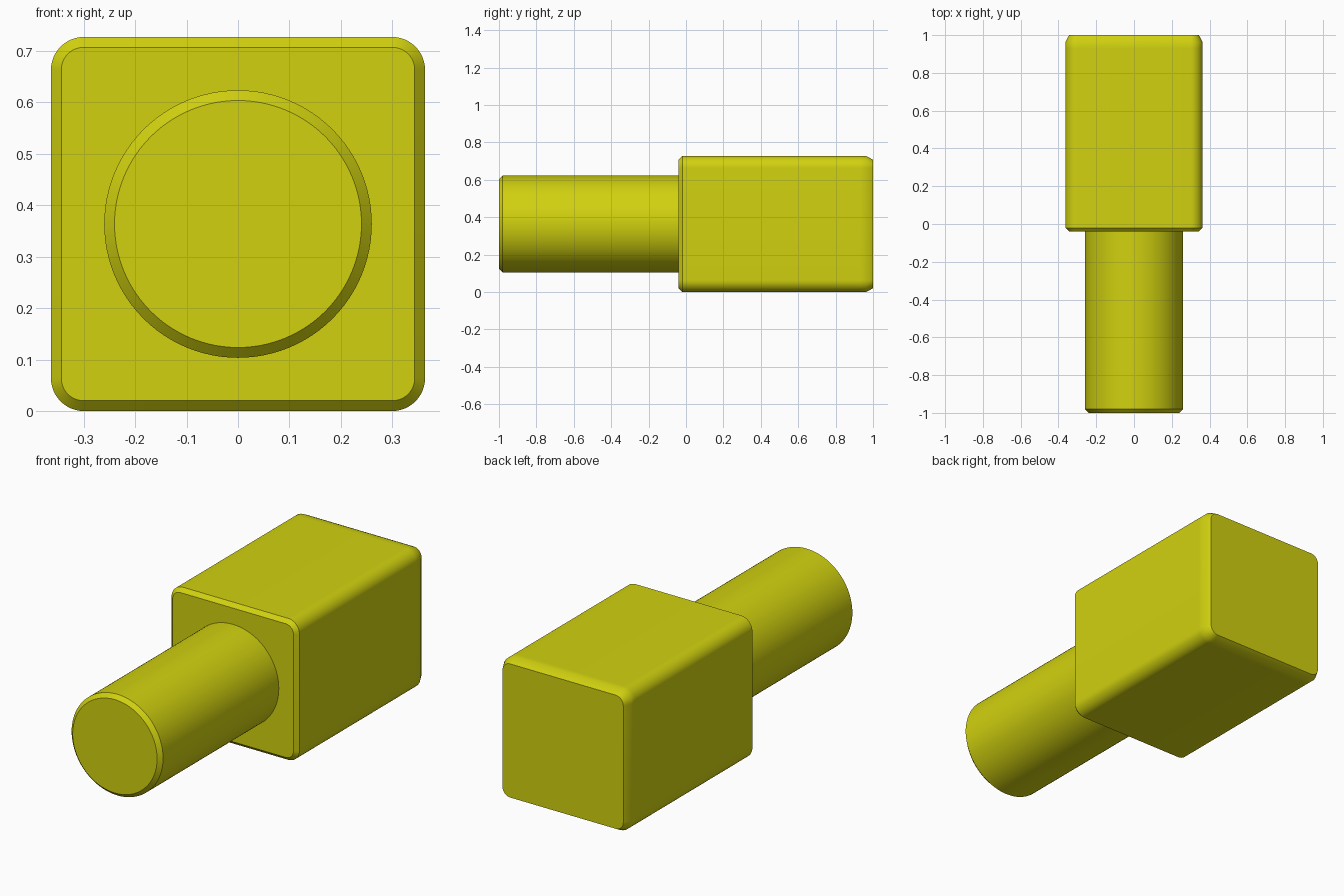
import bpy, bmesh, math

if "Cube" in bpy.data.objects:
    bpy.data.objects.remove(bpy.data.objects["Cube"])

MID_Z = 0.3635
yellow = bpy.data.materials.new("yellow")
yellow.diffuse_color = (0.64, 0.64, 0.005, 1)
yellow.use_nodes = True
yellow.node_tree.nodes["Principled BSDF"].inputs["Base Color"].default_value = yellow.diffuse_color


def rounded_square(half, radius, steps=12):
    """Outline of a square with round corners, as (x, z) pairs."""
    pts = []
    for corner in range(4):
        mid = math.radians(45 + 90 * corner)
        cx = math.copysign(half - radius, math.cos(mid))
        cz = math.copysign(half - radius, math.sin(mid))
        for i in range(steps + 1):
            a = math.radians(90 * corner + 90 * i / steps)
            pts.append((cx + radius * math.cos(a), cz + radius * math.sin(a)))
    return pts


def circle(radius, sides=96):
    return [(radius * math.cos(2 * math.pi * i / sides),
             radius * math.sin(2 * math.pi * i / sides)) for i in range(sides)]


def loft(name, sections):
    """Skin a list of (y, outline) sections and cap both ends."""
    bm = bmesh.new()
    rings = [[bm.verts.new((x, y, z + MID_Z)) for x, z in outline]
             for y, outline in sections]
    n = len(rings[0])
    for a, b in zip(rings, rings[1:]):
        for i in range(n):
            j = (i + 1) % n
            bm.faces.new((a[i], a[j], b[j], b[i]))
    bm.faces.new(rings[0])
    bm.faces.new(rings[-1])
    bmesh.ops.recalc_face_normals(bm, faces=bm.faces)
    mesh = bpy.data.meshes.new(name)
    bm.to_mesh(mesh)
    bm.free()
    mesh.materials.append(yellow)
    obj = bpy.data.objects.new(name, mesh)
    bpy.context.collection.objects.link(obj)
    bpy.ops.object.select_all(action='DESELECT')
    obj.select_set(True)
    bpy.context.view_layer.objects.active = obj
    bpy.ops.object.shade_smooth_by_angle(angle=math.radians(35))
    return obj


# Square block: short front chamfer, longer soft taper at the back
loft("square_block", [
    (-0.04, rounded_square(0.3435, 0.044)),
    (-0.02, rounded_square(0.3635, 0.064)),
    (0.93, rounded_square(0.3635, 0.064)),
    (0.963, rounded_square(0.3635, 0.064)),
    (1.0, rounded_square(0.3435, 0.044)),
])

# Round pin with a chamfered tip, seated in the block's front
loft("round_pin", [
    (-1.0, circle(0.24)),
    (-0.98, circle(0.26)),
    (-0.03, circle(0.26)),
])
